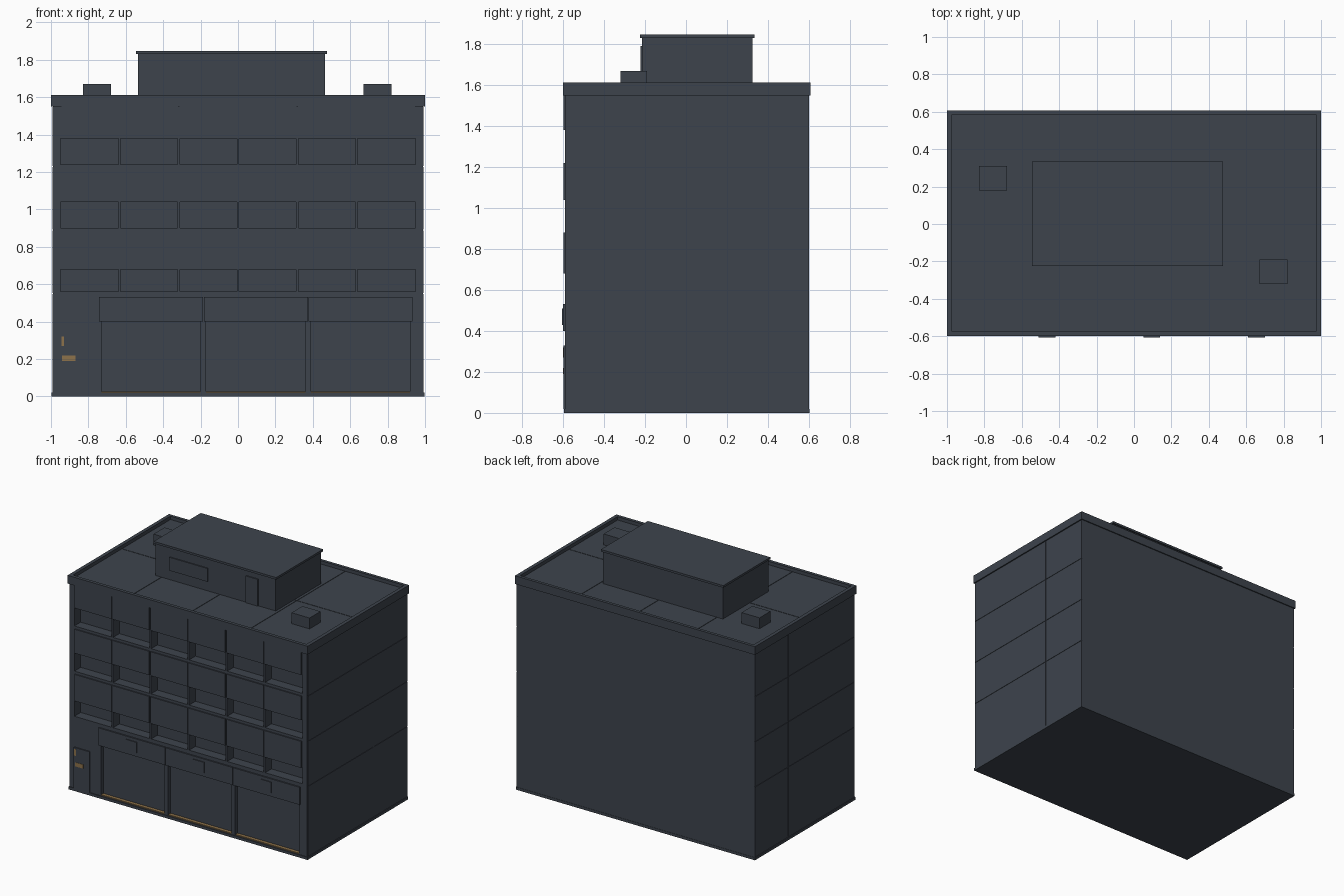
import bpy

if "Cube" in bpy.data.objects:
    bpy.data.objects.remove(bpy.data.objects["Cube"], do_unlink=True)


def material(name, rgb):
    m = bpy.data.materials.new(name)
    m.use_nodes = True
    m.diffuse_color = (*rgb, 1)
    m.node_tree.nodes["Principled BSDF"].inputs["Base Color"].default_value = (*rgb, 1)
    return m


slate = material("dark_slate", (0.047, 0.057, 0.073))
ochre = material("ochre", (0.27, 0.17, 0.07))


def box(name, x, y, z, mat=slate):
    """Axis-aligned box from (min, max) pairs."""
    verts = [(a, b, c) for a in x for b in y for c in z]
    faces = [(0, 1, 3, 2), (4, 6, 7, 5), (0, 4, 5, 1), (2, 3, 7, 6), (0, 2, 6, 4), (1, 5, 7, 3)]
    mesh = bpy.data.meshes.new(name)
    mesh.from_pydata(verts, [], faces)
    mesh.materials.append(mat)
    ob = bpy.data.objects.new(name, mesh)
    bpy.context.collection.objects.link(ob)
    return ob


FRONT, BACK, DEEP = -0.59, 0.6, -0.515
HALF = 0.99
EDGE = 0.95

# Main volume and plinth
box("building_core", (-HALF, HALF), (DEEP, BACK), (0, 1.585))
box("plinth", (-0.996, 0.996), (-0.595, 0.602), (0, 0.02))

# Upper storeys: recessed openings under projecting panels
pitch = 2 * EDGE / 6
floors = [(0.56, 0.68, 0.88), (0.90, 1.04, 1.22), (1.24, 1.38, 1.55)]
for side, s in (("right", -1), ("left", 1)):
    box(side + "_corner_pier", sorted((s * EDGE, s * HALF)), (FRONT, DEEP), (0.54, 1.55))
for f, (low, mid, top) in enumerate(floors):
    box(f"floor_band_{f}", (-EDGE, EDGE), (FRONT, DEEP), (low - 0.02, low))
    box(f"panel_backing_{f}", (-EDGE, EDGE), (FRONT, DEEP), (mid, top))
    for i in range(6):
        x0 = -EDGE + i * pitch
        # Wider joints separate each pair of panels
        a, b = (0.005, 0.001) if i % 2 == 0 else (0.001, 0.005)
        box(f"front_panel_{f}_{i}", (x0 + a, x0 + pitch - b), (-0.598, FRONT), (mid, top))
        if i:
            box(f"bay_divider_{f}_{i}", (x0 - 0.006, x0 + 0.006), (FRONT, DEEP), (low, mid))

# Entrance wall and door
box("entrance_wall", (-HALF, -0.77), (FRONT, DEEP), (0.02, 0.54))
box("entrance_door", (-0.95, -0.82), (-0.598, FRONT), (0.02, 0.33))
box("door_plate", (-0.94, -0.87), (-0.6, -0.598), (0.19, 0.22), ochre)
box("door_marker", (-0.945, -0.93), (-0.6, -0.598), (0.27, 0.32), ochre)

# Shop fronts with piers, sills, fascia and small plaques
for i, (a, b) in enumerate([(-0.77, -0.73), (-0.2, -0.17), (0.36, 0.39), (0.92, HALF)]):
    box(f"shop_pier_{i}", (a, b), (FRONT, DEEP), (0.02, 0.54))
box("fascia_backing", (-0.73, 0.92), (FRONT, DEEP), (0.40, 0.54))
for i in range(3):
    x0 = -0.73 + i * 0.56
    box(f"shop_window_{i}", (x0, x0 + 0.53), (-0.56, DEEP), (0.02, 0.40))
    box(f"shop_sill_{i}", (x0, x0 + 0.53), (-0.585, -0.56), (0.02, 0.027), ochre)
    box(f"fascia_{i}", (x0 - 0.012, x0 + 0.543), (-0.6, FRONT), (0.40, 0.532))
    box(f"plaque_{i}", (x0 + 0.22, x0 + 0.31), (-0.606, -0.6), (0.43, 0.51))

# Side wall cladding with thin joints
levels = [0.02, 0.55, 0.89, 1.23, 1.55]
for side, s in (("right", -1), ("left", 1)):
    for i, (a, b) in enumerate(zip(levels, levels[1:])):
        for j, (c, d) in enumerate([(FRONT, 0.2), (0.2, BACK)]):
            box(f"{side}_cladding_{i}_{j}", sorted((s * HALF, s * 0.993)),
                (c + 0.002, d - 0.002), (a + 0.002, b - 0.002))

# Parapet ring and roof deck
for name, y in (("front_parapet", (-0.6, -0.575)), ("back_parapet", (0.585, 0.608))):
    box(name, (-1, 1), y, (1.55, 1.612))
for side, s in (("right", -1), ("left", 1)):
    box(side + "_parapet", sorted((s * 0.973, s * 1)), (-0.575, 0.585), (1.55, 1.612))
box("roof_front_strip", (-0.973, 0.973), (-0.575, DEEP), (1.55, 1.585))
for i in range(4):
    for j in range(2):
        x0, y0 = -0.973 + i * 0.4865, -0.575 + j * 0.58
        box(f"roof_tile_{i}_{j}", (x0 + 0.002, x0 + 0.4845), (y0 + 0.002, y0 + 0.578), (1.585, 1.588))

# Rooftop house
box("roof_house", (-0.535, 0.465), (-0.215, 0.325), (1.585, 1.83))
box("roof_house_cap", (-0.545, 0.475), (-0.225, 0.335), (1.83, 1.846))
box("roof_house_door", (0.22, 0.32), (-0.223, -0.215), (1.585, 1.79))
box("roof_house_window", (-0.42, -0.1), (-0.223, -0.215), (1.66, 1.76))

# Rooftop vents
box("right_vent", (-0.83, -0.68), (0.18, 0.31), (1.585, 1.67))
box("left_vent", (0.67, 0.82), (-0.32, -0.19), (1.585, 1.67))
